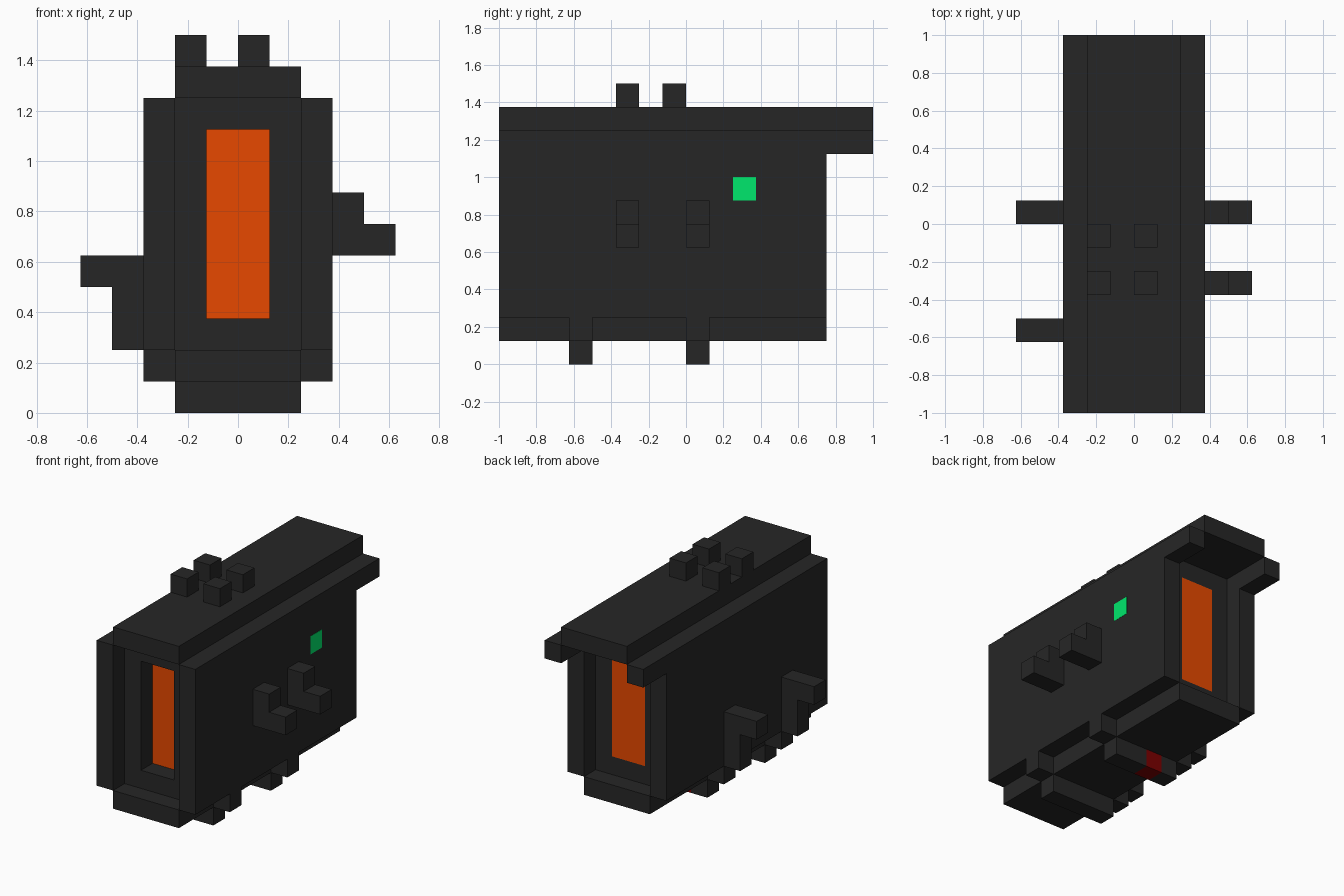
import bpy, bmesh

if "Cube" in bpy.data.objects:
    bpy.data.objects.remove(bpy.data.objects["Cube"])

U = 0.125  # one block of the model's grid


def material(name, rgb):
    m = bpy.data.materials.new(name)
    m.diffuse_color = (*rgb, 1.0)
    m.use_nodes = True
    m.node_tree.nodes["Principled BSDF"].inputs["Base Color"].default_value = m.diffuse_color
    return m


DARK = material("dark_metal", (0.0198, 0.0198, 0.0198))
ORANGE = material("glowing_orange", (0.805, 0.067, 0.0))
GREEN = material("green_light", (0.0, 0.83, 0.155))
RED = material("red_light", (0.2, 0.0, 0.0))


def prism(name, profile, x0, x1, mat):
    """Extrude a (y, z) outline from x0 to x1; all sizes in grid blocks."""
    bm = bmesh.new()
    base = bm.faces.new([bm.verts.new((x0 * U, y * U, z * U)) for y, z in profile])
    ext = bmesh.ops.extrude_face_region(bm, geom=[base])
    verts = [g for g in ext["geom"] if isinstance(g, bmesh.types.BMVert)]
    bmesh.ops.translate(bm, verts=verts, vec=((x1 - x0) * U, 0, 0))
    bmesh.ops.recalc_face_normals(bm, faces=bm.faces)
    me = bpy.data.meshes.new(name)
    bm.to_mesh(me)
    bm.free()
    me.materials.append(mat)
    ob = bpy.data.objects.new(name, me)
    bpy.context.collection.objects.link(ob)
    return ob


def box(name, x, y, z, mat=DARK):
    return prism(name, [(y[0], z[0]), (y[1], z[0]), (y[1], z[1]), (y[0], z[1])],
                 x[0], x[1], mat)


# Side plates, each with a rail running on past the back
plate = [(-8, 2), (6, 2), (6, 9), (8, 9), (8, 10), (-8, 10)]
prism("left_side_plate", plate, -3, -2, DARK)
prism("right_side_plate", plate, 2, 3, DARK)

# Roof and floor
box("roof", (-2, 2), (-8, 8), (10, 11))
box("floor", (-2, 2), (-8, 6), (1, 2))

# Inner frame around the glowing core, recessed at both ends
box("frame_left", (-2, -1), (-7, 5), (2, 10))
box("frame_right", (1, 2), (-7, 5), (2, 10))
box("frame_bottom", (-1, 1), (-7, 5), (2, 3))
box("frame_top", (-1, 1), (-7, 5), (9, 10))
box("core", (-1, 1), (-6, 5), (3, 9), ORANGE)

# Four knobs on the roof
for x in (-2, 0):
    for y in (-3, -1):
        box("roof_knob", (x, x + 1), (y, y + 1), (11, 12))

# Straps under the floor, with hooks on the left side above them
for y in (-5, 0):
    ys = (y, y + 1)
    box("strap_tab_left", (-3, -2), ys, (1, 2))
    box("strap_tab_right", (2, 3), ys, (1, 2))
    if y == 0:  # rear strap holds the red light
        box("strap_left", (-2, -1), ys, (0, 1))
        box("red_light", (-1, 0), ys, (0, 1), RED)
        box("strap_right", (0, 2), ys, (0, 1))
    else:
        box("strap", (-2, 2), ys, (0, 1))
    box("left_hook_post", (-4, -3), ys, (2, 5))
    box("left_hook_arm", (-5, -4), ys, (4, 5))

# Hooks on the right side
for y in (-3, 0):
    box("right_hook_post", (3, 4), (y, y + 1), (5, 7))
    box("right_hook_arm", (4, 5), (y, y + 1), (5, 6))

# Green light plate on the right side
box("green_light", (3, 3.008), (2, 3), (7, 8), GREEN)
